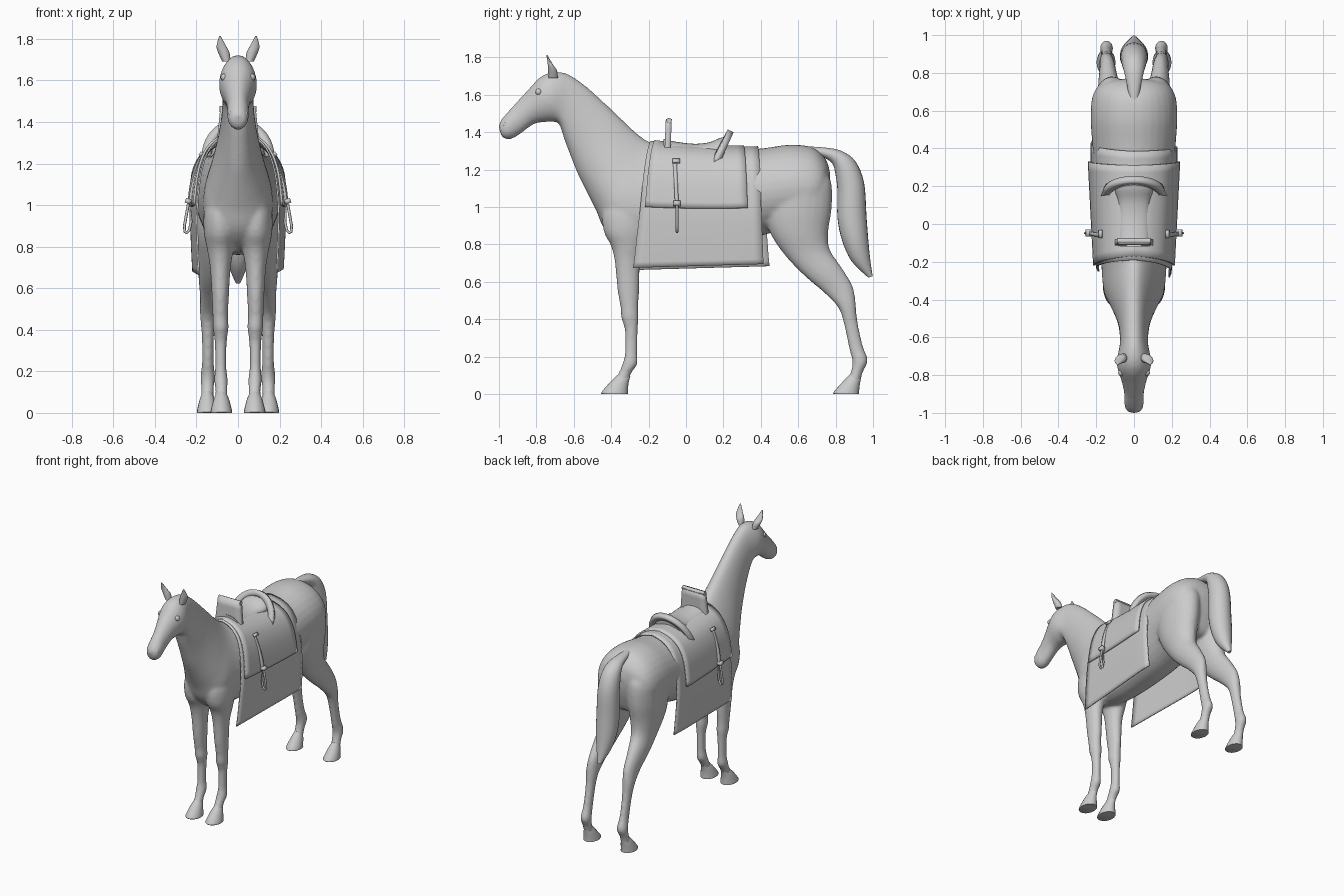
import bpy, bmesh, math
from mathutils import Vector


def finish(name, bm, smooth=40):
    bmesh.ops.recalc_face_normals(bm, faces=bm.faces)
    me = bpy.data.meshes.new(name)
    bm.to_mesh(me)
    bm.free()
    ob = bpy.data.objects.new(name, me)
    bpy.context.collection.objects.link(ob)
    bpy.ops.object.select_all(action='DESELECT')
    ob.select_set(True)
    bpy.context.view_layer.objects.active = ob
    bpy.ops.object.shade_smooth_by_angle(angle=math.radians(smooth))
    return ob


def spline(rows, sub):
    """Catmull-Rom through the station rows."""
    out = []
    for i in range(len(rows) - 1):
        p0, p1, p2, p3 = (rows[min(max(k, 0), len(rows) - 1)] for k in range(i - 1, i + 3))
        for s in range(sub):
            t = s / sub
            out.append([.5 * (2 * b + (c - a) * t + (2 * a - 5 * b + 4 * c - d) * t * t
                              + (3 * b - a - 3 * c + d) * t ** 3)
                        for a, b, c, d in zip(p0, p1, p2, p3)])
    return out + [rows[-1]]


def loft(bm, rows, n=24, sub=4, sides=(0,), egg=0):
    """Elliptical rings; each row: y,z of one edge, y,z of other edge, half width, centre x.
    egg narrows the upper half around the neck base."""
    rows = spline([tuple(r) + (0,) * (6 - len(r)) for r in rows], sub)
    for side in sides:
        rings = []
        for ya, za, yb, zb, w, cx in rows:
            c = Vector((cx * side, (ya + yb) / 2, (za + zb) / 2))
            d = Vector((0, (ya - yb) / 2, (za - zb) / 2))
            e = egg * math.exp(-((c.y + .34) / .17) ** 2)
            rings.append([bm.verts.new(c + d * math.cos(a)
                                       + Vector((w * math.sin(a) * (1 - e * math.cos(a)), 0, 0)))
                          for a in (2 * math.pi * k / n for k in range(n))])
        for r, q in zip(rings, rings[1:]):
            for k in range(n):
                bm.faces.new((r[k], r[(k + 1) % n], q[(k + 1) % n], q[k]))
        bm.faces.new(rings[0])
        bm.faces.new(rings[-1])


def sheet(name, fn, nu, nv, thick):
    """Surface fn(u, v) with thickness."""
    bm = bmesh.new()
    g = [[bm.verts.new(fn(i / nu, j / nv)) for j in range(nv + 1)] for i in range(nu + 1)]
    for i in range(nu):
        for j in range(nv):
            bm.faces.new((g[i][j], g[i + 1][j], g[i + 1][j + 1], g[i][j + 1]))
    ob = finish(name, bm)
    m = ob.modifiers.new("thickness", 'SOLIDIFY')
    m.thickness, m.offset = thick, 0
    return ob


def tube(name, pts, r, cyclic=False):
    cu = bpy.data.curves.new(name, 'CURVE')
    cu.dimensions, cu.bevel_depth, cu.bevel_resolution = '3D', r, 2
    cu.use_fill_caps = True
    s = cu.splines.new('POLY')
    s.points.add(len(pts) - 1)
    for p, c in zip(s.points, pts):
        p.co = (*c, 1)
    s.use_cyclic_u = cyclic
    ob = bpy.data.objects.new(name, cu)
    bpy.context.collection.objects.link(ob)


# horse: head, neck and trunk in one loft, plus legs, fused by remeshing
trunk = [(-1.002, 1.43, -.988, 1.382, .022), (-.993, 1.458, -.972, 1.365, .042),
         (-.96, 1.50, -.93, 1.365, .052), (-.91, 1.555, -.88, 1.395, .052),
         (-.85, 1.62, -.81, 1.445, .066), (-.79, 1.685, -.73, 1.455, .088),
         (-.74, 1.715, -.685, 1.45, .09), (-.68, 1.722, -.668, 1.42, .082),
         (-.62, 1.705, -.65, 1.36, .075), (-.54, 1.65, -.62, 1.28, .076),
         (-.45, 1.57, -.58, 1.18, .085), (-.36, 1.485, -.535, 1.09, .103),
         (-.27, 1.40, -.48, .98, .13), (-.2, 1.35, -.43, .87, .155),
         (-.12, 1.33, -.33, .79, .168), (-.02, 1.315, -.15, .76, .182),
         (.12, 1.303, .05, .77, .198), (.28, 1.303, .25, .80, .208),
         (.42, 1.315, .45, .86, .222), (.56, 1.333, .60, .88, .23),
         (.68, 1.317, .70, .9, .215), (.75, 1.25, .745, 1.0, .16), (.772, 1.17, .765, 1.08, .05)]
hind = [(.52, 1.22, .72, 1.22, .05, .10), (.44, 1.12, .775, 1.14, .103, .113),
        (.42, .98, .78, 1.0, .105, .118), (.45, .86, .76, .86, .092, .12),
        (.53, .74, .77, .77, .07, .125), (.635, .63, .83, .68, .055, .135),
        (.74, .54, .89, .58, .043, .14), (.815, .46, .907, .49, .038, .145),
        (.845, .37, .917, .39, .030, .145), (.873, .24, .945, .26, .028, .145),
        (.89, .17, .972, .18, .035, .145), (.88, .115, .947, .12, .030, .147),
        (.86, .06, .925, .05, .032, .148)]
fore = [(-.39, 1.10, -.22, 1.1, .04, .08), (-.445, .98, -.2, 1.0, .075, .085),
        (-.44, .87, -.2, .88, .08, .085), (-.40, .79, -.22, .79, .065, .085),
        (-.38, .7, -.245, .7, .05, .085), (-.367, .56, -.25, .56, .041, .085),
        (-.35, .46, -.255, .46, .037, .085), (-.347, .41, -.253, .41, .038, .083),
        (-.327, .34, -.258, .34, .029, .083), (-.327, .22, -.26, .22, .027, .083),
        (-.34, .16, -.26, .16, .033, .082), (-.362, .11, -.293, .11, .029, .08),
        (-.39, .06, -.315, .05, .032, .08)]
bm = bmesh.new()
loft(bm, trunk, 32, egg=.3)
loft(bm, hind, sides=(1, -1))
loft(bm, fore, sides=(1, -1))
horse = finish("horse_body", bm)
m = horse.modifiers.new("fuse", 'REMESH')
m.mode, m.voxel_size, m.use_smooth_shade = 'VOXEL', .011, True
m = horse.modifiers.new("soften", 'SMOOTH')
m.factor, m.iterations = .5, 5

# hooves
bm = bmesh.new()
loft(bm, [(-.362, .105, -.298, .095, .022, .08), (-.40, .07, -.308, .055, .038, .08),
          (-.45, .012, -.31, .012, .051, .08), (-.45, 0, -.31, 0, .052, .08)], 20, 3, (1, -1))
loft(bm, [(.875, .105, .938, .095, .022, .148), (.842, .07, .93, .055, .037, .148),
          (.79, .012, .925, .012, .049, .148), (.79, 0, .925, 0, .05, .148)], 20, 3, (1, -1))
finish("hooves", bm)

# tail
bm = bmesh.new()
loft(bm, [(.62, 1.325, .64, 1.28, .02), (.74, 1.318, .72, 1.27, .036),
          (.83, 1.30, .78, 1.235, .052), (.905, 1.245, .80, 1.17, .065),
          (.952, 1.13, .81, 1.08, .072), (.965, .95, .81, .94, .075),
          (.975, .82, .835, .82, .07), (.985, .72, .885, .71, .048), (.998, .63, .975, .622, .012)])
finish("tail", bm)

# ears
bm = bmesh.new()
loft(bm, [(-.735, 1.69, -.685, 1.69, .02, .055), (-.738, 1.735, -.69, 1.73, .027, .068),
          (-.74, 1.77, -.71, 1.76, .023, .08), (-.747, 1.815, -.74, 1.81, .004, .087)], 16, 4, (1, -1))
finish("ears", bm)

# eyes and nostrils
bm = bmesh.new()
for s in (1, -1):
    for p, r in (((.066 * s, -.788, 1.615), .018), ((.034 * s, -.968, 1.44), .013)):
        r = bmesh.ops.create_uvsphere(bm, u_segments=14, v_segments=8, radius=r)
        bmesh.ops.translate(bm, verts=r["verts"], vec=p)
finish("eyes_and_nostrils", bm)

# saddle cloth and flaps, draped over the back; the cloth hangs slightly skewed on the left
drape = spline([(0, 1.0), (.08, .965), (.145, .88), (.187, .72), (.207, .47), (.207, .24), (.2, 0)], 4)


def draped(y0, y1, b0, b1, stop, out, skew=0):
    def fn(u, v):
        s = 2 * v - 1
        k = abs(s) * stop * (len(drape) - 1)
        i = min(int(k), len(drape) - 2)
        x, h = (a + (b - a) * (k - i) for a, b in zip(drape[i], drape[i + 1]))
        e = abs(s) ** 1.3
        ya, yb = y0 + (b0 - y0) * e, y1 + (b1 - y1) * e
        y = ya + (yb - ya) * u + (skew * e if s < 0 else 0)
        top = 1.328 - .05 * y + .15 * (y - .1) ** 2
        wide = (.93 + .15 * min(max((y + .28) / .6, 0), 1)) + out * 4
        low = .675 + .02 * u - (.35 * skew if s < 0 else 0)
        return (math.copysign(x * wide, s), y, low + (top - low) * h + out * .25)
    return fn


sheet("saddle_cloth", draped(-.19, .385, -.283, .415, 1, 0, .032), 14, 48, .008)
sheet("saddle_flaps", draped(-.17, .31, -.22, .33, .665, .018), 12, 40, .012)

# seat
bm = bmesh.new()
loft(bm, [(-.12, 1.365, -.12, 1.27, .085), (-.06, 1.35, -.06, 1.27, .083), (.04, 1.338, .04, 1.27, .08),
          (.12, 1.345, .12, 1.26, .085), (.18, 1.368, .17, 1.26, .10), (.21, 1.375, .20, 1.27, .10)])
finish("seat", bm)

# pommel: upright plate with a rolled top edge
sheet("pommel", lambda u, v: ((2 * u - 1) * (.105 - .02 * v), -.1 + .008 * v, 1.27 + .2 * v), 4, 4, .032)
tube("pommel_roll", [(x, -.09, 1.462) for x in (-.088, .088)], .015)


# cantle: arched band leaning back
def cantle(u, v):
    a, w = math.pi * u, .035 * (v - .5)
    s = math.sin(a)
    return ((.15 + w) * math.cos(a), .155 + .075 * s + w * .5, 1.235 + (.155 + w) * s)


sheet("cantle", cantle, 24, 2, .035)

# stirrup straps, buckles and hanging loops
for s, side in ((1, "left"), (-1, "right")):
    sheet("stirrup_strap_" + side,
          lambda u, v: (s * (.165 + .065 * math.sin(v * 1.57)), -.06 + .012 * v + .02 * (u - .5),
                        1.25 - .25 * v), 1, 8, .014)
    sheet("strap_top_" + side, lambda u, v: (s * (.172 + .012 * v), -.073 + .04 * u, 1.255 - .018 * v), 1, 1, .014)
    sheet("buckle_" + side, lambda u, v: (s * (.236 + .008 * v), -.066 + .036 * u, 1.03 - .022 * v), 1, 1, .028)
    tube("stirrup_" + side, [(s * x, -.048, z) for x, z in
         ((.232, 1.02), (.24, 1.0), (.258, .90), (.256, .872), (.246, .866), (.234, .88), (.226, .92))], .007, True)
